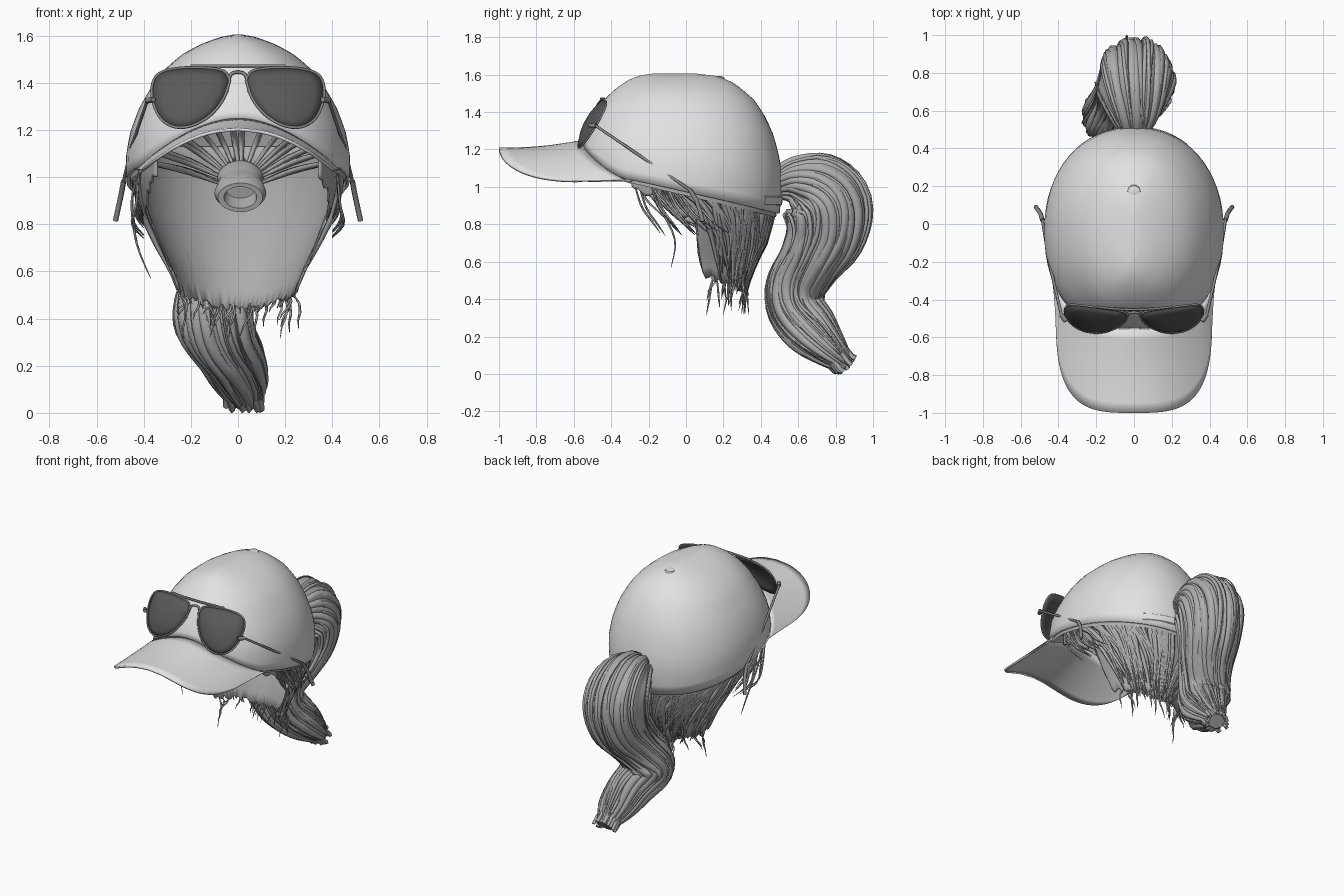
import bpy, bmesh, math, random
from mathutils import Vector

random.seed(4)
if "Cube" in bpy.data.objects:
    bpy.data.objects.remove(bpy.data.objects["Cube"])


def material(name, value):
    m = bpy.data.materials.new(name)
    m.use_nodes = True
    col = (value, value, value, 1)
    m.diffuse_color = col
    m.node_tree.nodes["Principled BSDF"].inputs["Base Color"].default_value = col
    return m


CAP = material("light grey cloth", 0.76)
HAIR = material("mid grey hair", 0.42)
LENS = material("dark lens", 0.1)
FRAME = material("grey metal", 0.25)


def interp(table, z):
    """Linear lookup in rows sorted by their first value."""
    z = min(max(z, table[0][0]), table[-1][0])
    for a, b in zip(table, table[1:]):
        if z <= b[0]:
            t = (z - a[0]) / (b[0] - a[0])
            return [p + (q - p) * t for p, q in zip(a[1:], b[1:])]


def grid(name, rows, mat, closed=False, cap_ends=0, thick=0):
    """Skin a list of point rows; cap_ends closes the last row, or both."""
    bm = bmesh.new()
    vs = [[bm.verts.new(p) for p in r] for r in rows]
    n = len(rows[0])
    for a, b in zip(vs, vs[1:]):
        for i in range(n if closed else n - 1):
            j = (i + 1) % n
            bm.faces.new((a[i], a[j], b[j], b[i]))
    if cap_ends:
        bm.faces.new(vs[-1])
        if cap_ends == 2:
            bm.faces.new(vs[0])
    bmesh.ops.recalc_face_normals(bm, faces=bm.faces)
    me = bpy.data.meshes.new(name)
    bm.to_mesh(me)
    bm.free()
    me.materials.append(mat)
    ob = bpy.data.objects.new(name, me)
    bpy.context.collection.objects.link(ob)
    if thick:
        s = ob.modifiers.new("thickness", "SOLIDIFY")
        s.thickness, s.offset = thick, -1
    bpy.ops.object.select_all(action="DESELECT")
    ob.select_set(True)
    bpy.context.view_layer.objects.active = ob
    bpy.ops.object.shade_smooth_by_angle(angle=math.radians(40))


def tubes(name, paths, depth, mat, res=0, taper=False, closed=False):
    """Many round strands in one curve object."""
    cu = bpy.data.curves.new(name, "CURVE")
    cu.dimensions = "3D"
    cu.bevel_depth, cu.bevel_resolution, cu.use_fill_caps = depth, res, True
    for path in paths:
        s = cu.splines.new("POLY")
        s.points.add(len(path) - 1)
        s.use_cyclic_u = closed
        s.use_smooth = True
        for i, (pt, p) in enumerate(zip(s.points, path)):
            pt.co = (*p, 1)
            t = i / (len(path) - 1)
            pt.radius = 0.2 + 0.8 * math.sin(math.pi * (0.15 + 0.85 * t)) if taper else 1
    cu.materials.append(mat)
    bpy.context.collection.objects.link(bpy.data.objects.new(name, cu))


def spline(pts, steps):
    """Smooth samples through points of any dimension."""
    out, n = [], len(pts) - 1
    for k in range(steps + 1):
        u = k / steps * n
        i = min(int(u), n - 1)
        t = u - i
        q = [pts[min(max(i + d, 0), n)] for d in (-1, 0, 1, 2)]
        out.append([0.5 * (2 * b + (c - a) * t + (2 * a - 5 * b + 4 * c - d) * t * t
                           + (3 * b - a - 3 * c + d) * t ** 3) for a, b, c, d in zip(*q)])
    return out


def spow(v, p):
    return math.copysign(abs(v) ** p, v)


# Cap crown: height, front y, back y, half width
CROWN = [(0.85, -0.58, 0.5, 0.465), (1.0, -0.58, 0.515, 0.475), (1.1, -0.58, 0.51, 0.475),
         (1.2, -0.575, 0.49, 0.455), (1.3, -0.54, 0.46, 0.417), (1.4, -0.485, 0.41, 0.357),
         (1.47, -0.435, 0.36, 0.3), (1.53, -0.37, 0.29, 0.225), (1.57, -0.31, 0.23, 0.145),
         (1.595, -0.25, 0.15, 0.075), (1.605, -0.18, 0.06, 0.02)]


def crown_point(a, z, scale=1.0):
    f, b, w = interp(CROWN, z)
    e = 0.88 if math.sin(a) < 0 else 0.94
    return Vector((w * spow(math.cos(a), e) * scale,
                   (f + b) / 2 + (b - f) / 2 * spow(math.sin(a), e) * scale, z))


def rim(a):
    p = crown_point(a, 1.05)
    z = 1.04 - 0.225 * (p.y + 0.3)
    if p.y < -0.1:
        z = max(min(z, 1.04), 1.25 - 0.21 * (p.x / 0.42) ** 2)
    return z


ANG = [math.tau * i / 64 for i in range(64)]


def dome(name, scale, drop, mat, thick):
    rows = []
    for k in range(19):
        g = math.sin(k / 18 * math.pi / 2)
        rows.append([crown_point(a, rim(a) + (1.605 - rim(a)) * g, scale)
                     - Vector((0, 0, drop)) for a in ANG])
    grid(name, rows, mat, True, 1, thick)


dome("cap_crown", 1, 0, CAP, 0.012)
dome("scalp_hair", 0.965, 0.02, HAIR, 0)

# Brim: from the crown rim out to a rounded, arched edge
rows = [[] for _ in range(9)]
for i in range(49):
    a = math.radians(205 + 130 * i / 48)
    inner = crown_point(a, rim(a))
    b = math.pi + math.pi * i / 48
    x, y = 0.415 * spow(math.cos(b), 0.58), -0.4 + 0.6 * spow(math.sin(b), 0.58)
    outer = Vector((x, y, 1.21 - 0.18 * (x / 0.415) ** 2))
    for k, r in enumerate(rows):
        t = k / 8
        r.append(inner.lerp(outer, t) - Vector((0, 0, 0.012 * math.sin(math.pi * t) * (1 - abs(x) / 0.45))))
grid("brim", rows, CAP, thick=0.014)

# Crown button and the strap across the back
grid("cap_button", [[(r * math.cos(a), 0.17 + r * math.sin(a), z) for a in ANG[::4]]
                    for r, z in ((0.045, 1.56), (0.033, 1.587), (0.012, 1.594))], CAP, True, 1)
grid("back_strap", [[crown_point(math.radians(55 + 5 * i), z, s) for i in range(10)]
                    for z, s in ((0.9, 1.0), (0.905, 1.015), (0.945, 1.015), (0.95, 1.0))], CAP)

# Hair at the nape: height, half width, back y
NAPE = [(0.42, 0.21, 0.31), (0.5, 0.25, 0.33), (0.6, 0.28, 0.365), (0.7, 0.33, 0.415),
        (0.85, 0.395, 0.455), (1.0, 0.43, 0.475), (1.15, 0.435, 0.47)]


def nape_point(a, z, out=0.0):
    w, b = interp(NAPE, z)
    c = 0.06 + 0.2 * max(0, 0.65 - z)
    s = math.sin(a)
    return Vector(((w + out) * math.cos(a), c + s * (b - c + out if s > 0 else 0.6), z))


def nape_bottom(a):
    s = math.sin(a)
    return 0.45 + 0.08 * (1 - s) if s >= 0 else 0.8 + 0.22 * min(1, -s / 0.6)


rows = [[] for _ in range(12)]
for i in range(121):
    a = math.radians(-36 + 252 * i / 120)
    low = nape_bottom(a) + random.uniform(-0.02, 0.015)
    for k, r in enumerate(rows):
        r.append(nape_point(a, 1.13 + (low - 1.13) * k / 11))
grid("nape_hair", rows, HAIR, thick=0.01)

# Raised locks sweeping back over the nape hair, and stray ends below it
locks, wisps = [], []
for i in range(120):
    side = random.choice((-1, 1))
    a0 = math.radians(random.uniform(-34, 75))
    a1 = max(a0 + 0.2, math.radians(random.uniform(5, 95)))
    low = nape_bottom(a1) + random.uniform(-0.03, 0.12)
    path = []
    for k in range(13):
        t = k / 12
        p = nape_point(a0 + (a1 - a0) * t ** 0.7, 1.06 + (low - 1.06) * t ** 1.4, 0.012)
        path.append(Vector((side * p.x, p.y, p.z)))
    locks.append(path)
for i in range(26):
    p = nape_point(math.radians(random.uniform(5, 175)), 0.5)
    d = Vector((random.uniform(-0.04, 0.04), random.uniform(-0.05, 0.03), -random.uniform(0.06, 0.2)))
    wisps.append([p + d * t + Vector((0.015 * math.sin(5 * t), 0, 0)) for t in (0, 0.25, 0.5, 0.75, 1)])
for sx in (-1, 1):
    for i in range(14):
        y, e, f = (random.random() for _ in range(3))
        y = -0.28 + 0.25 * y
        wisps.append(spline([(sx * 0.42, y, 1.03), (sx * 0.43, y + 0.04 + 0.08 * f, 0.94 - 0.05 * e),
                             (sx * (0.41 + 0.04 * e), y + 0.1 + 0.1 * f, 0.88 - 0.08 * e),
                             (sx * 0.4, y + 0.14 + 0.14 * f, 0.84 - 0.1 * e)], 10))
wisps.append(spline([(-0.42, -0.25, 1.02), (-0.45, -0.15, 0.9), (-0.43, -0.06, 0.72), (-0.37, -0.08, 0.57)], 12))
tubes("nape_locks", locks, 0.016, HAIR, taper=True)
tubes("loose_wisps", wisps, 0.006, HAIR, taper=True)

# Hair tie inside the back of the cap, with hair gathered to it
TIE = Vector((0.01, 0.4, 0.98))
tie_rows = []
for r, d in ((0.06, 0.05), (0.085, 0.06), (0.1, 0.03), (0.09, 0), (0.1, -0.04),
             (0.11, -0.08), (0.095, -0.11), (0.07, -0.11), (0.06, -0.05)):
    tie_rows.append([TIE + Vector((r * math.cos(a), d - 0.2 * r * math.sin(a),
                                   0.65 * r * math.sin(a) + 0.6 * d)) for a in ANG[::2]])
grid("hair_tie", tie_rows, HAIR, True, 1)
gathered = []
for i in range(18):
    a = math.radians(-15 + 210 * i / 17 + random.uniform(-5, 5))
    start = Vector((0.38 * math.cos(a), 0.12 + 0.2 * math.sin(a), 1.06 + 0.2 * max(0, math.sin(a))))
    end = TIE + Vector((0.07 * math.cos(a), 0.03, 0.05 * math.sin(a)))
    gathered.append(spline([start, start.lerp(end, 0.5) + Vector((0, 0.08, 0.01)), end], 8))
tubes("gathered_hair", gathered, 0.014, HAIR, taper=True)

# Ponytail spine: x, y, z, half depth, half width
TAIL = [(0, 0.48, 1.01, 0.07, 0.06), (0, 0.58, 1.03, 0.13, 0.13), (0, 0.69, 0.99, 0.205, 0.185),
        (0.01, 0.755, 0.89, 0.235, 0.205), (0, 0.74, 0.74, 0.21, 0.19), (-0.04, 0.665, 0.6, 0.165, 0.175),
        (-0.1, 0.59, 0.47, 0.155, 0.165), (-0.1, 0.585, 0.36, 0.145, 0.165), (-0.03, 0.67, 0.24, 0.14, 0.14),
        (0.01, 0.77, 0.13, 0.1, 0.115), (0.03, 0.86, 0.045, 0.05, 0.06)]
SPINE = spline(TAIL, 44)


def tail_point(k, a, rho):
    x, y, z, depth, width = SPINE[k]
    p, q = SPINE[max(k - 1, 0)], SPINE[min(k + 1, 44)]
    t = Vector((0, q[1] - p[1], q[2] - p[2])).normalized()
    n = Vector((0, -t.z, t.y))
    return Vector((x, y, z)) + rho * (n * depth * math.sin(a) + Vector((width * math.cos(a), 0, 0)))


def lumps(a, k):
    return 0.93 + 0.03 * math.sin(9 * a + 0.12 * k) + 0.02 * math.sin(16 * a)


grid("ponytail_core", [[tail_point(k, a + 0.03 * k, lumps(a, k)) for a in ANG]
                       for k in range(45)], HAIR, True, 2)


def strands(name, count, depth, low, high):
    paths = []
    for i in range(count):
        a = random.uniform(0, math.tau)
        k0, k1 = random.choice((0, 0, 2, 8, 18, 26)), random.choice((34, 40, 43, 44))
        tw, rho = random.uniform(0.005, 0.05), random.uniform(low, high)
        paths.append([tail_point(k, a + tw * k, rho + 0.025 * math.sin(k / 5 + i))
                      for k in range(k0, k1 + 1)])
    tubes(name, paths, depth, HAIR, 1, taper=True)


strands("ponytail_locks", 45, 0.032, 0.84, 0.91)
strands("ponytail_strands", 45, 0.012, 0.93, 0.99)
strands("ponytail_flyaways", 10, 0.004, 1.0, 1.05)

# Ragged ends of the ponytail
ends = []
for i in range(16):
    a = random.uniform(0, math.tau)
    p = tail_point(41, a, 0.8)
    ends.append([p, p + Vector((0.01, 0.04, -0.05)), p + Vector((0.01, 0.06, -0.08 + 0.02 * math.sin(a)))])
tubes("ponytail_ends", [[Vector((v.x, min(v.y, 0.91), max(v.z, 0.012))) for v in e] for e in ends], 0.014, HAIR)


# Sunglasses resting on the front of the cap
def glass(x, z):
    return Vector((x, -0.595 + (z - 1.21) * 0.54 + 0.05 * (abs(x) / 0.36) ** 2, z))


OUTLINE = [(0.035, 1.41), (0.06, 1.45), (0.14, 1.464), (0.25, 1.463), (0.335, 1.44), (0.365, 1.385),
           (0.358, 1.31), (0.325, 1.245), (0.265, 1.212), (0.19, 1.22), (0.115, 1.265),
           (0.06, 1.335), (0.035, 1.41)]
for sx, side in ((1, "left"), (-1, "right")):
    edge = spline(OUTLINE, 48)[:-1]
    rings = [[glass(sx * (0.2 + (x - 0.2) * s), 1.34 + (z - 1.34) * s)
              - Vector((0, 0.035 * (1 - s * s), 0)) for x, z in edge] for s in (1, 0.75, 0.5, 0.2)]
    grid(side + "_lens", rings, LENS, True, 1, 0.006)
    tubes(side + "_lens_rim", [rings[0]], 0.006, FRAME, 1, closed=True)
    arm = [(0.36, -0.515, 1.33), (0.385, -0.48, 1.325), (0.45, -0.2, 1.135), (0.485, 0.02, 0.985),
           (0.495, 0.055, 0.93), (0.508, 0.075, 0.87), (0.52, 0.09, 0.815)]
    arm = [Vector((sx * x, y, z)) for x, y, z in arm]
    tubes(side + "_temple_arm", [arm], 0.008, FRAME, 1)
    tubes(side + "_ear_tip", [arm[3:]], 0.012, FRAME, 1)
    tubes(side + "_hinge", [[arm[0], arm[1]]], 0.013, FRAME, 1)
    tubes(side + "_nose_pad", [[glass(sx * 0.05, 1.36), glass(sx * 0.035, 1.37) + Vector((0, 0.03, 0)),
                                glass(sx * 0.04, 1.34) + Vector((0, 0.035, 0))]], 0.006, FRAME, 1)
bar = [glass(x / 100, 1.472) for x in range(-20, 21, 4)]
arch = [glass(x / 100, 1.445 - 0.03 * (x / 4) ** 4) for x in range(-4, 5)]
tubes("bridge_bars", [bar, arch], 0.007, FRAME, 1)
